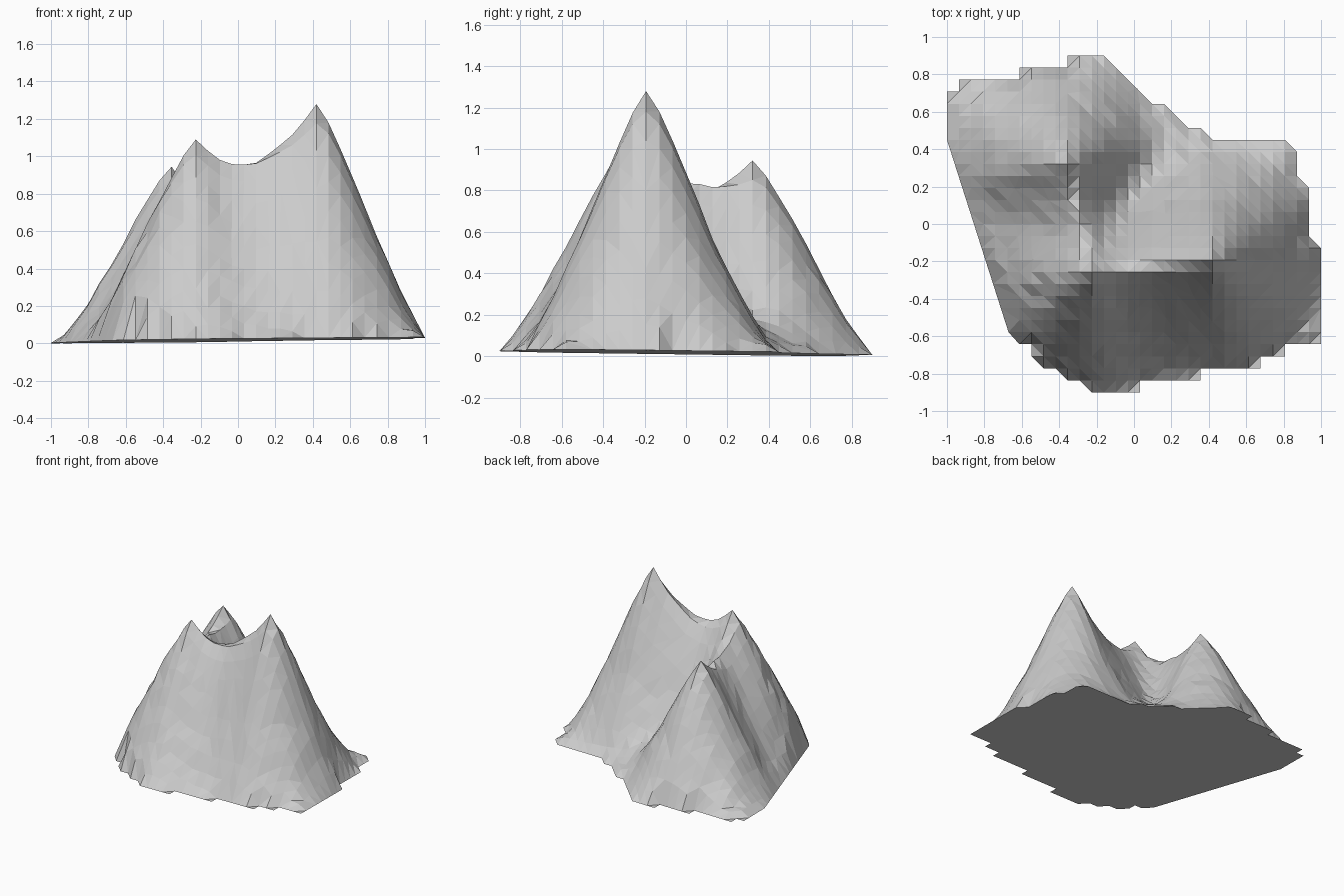
import bpy, bmesh, math, random
from mathutils import Vector

if "Cube" in bpy.data.objects:
    bpy.data.objects.remove(bpy.data.objects["Cube"])
random.seed(4)

# Peaks and the crest lines joining them: (start, end, crest heights along the line)
A, B, C = Vector((0.419, -0.193)), Vector((-0.226, -0.257)), Vector((-0.355, 0.321))
RIDGES = [
    (A, B, [(0, 1.28), (.1, 1.20), (.2, 1.13), (.35, 1.06), (.5, 1.0), (.67, .975), (.83, 1.0), (1, 1.09)]),
    (B, C, [(0, 1.09), (.2, .95), (.45, .84), (.65, .84), (.85, .88), (1, .945)]),
]
# Slope profile: distance from the crest -> share of crest height
SLOPE = [(0, 1), (.06, .93), (.13, .81), (.2, .68), (.34, .41), (.48, .20), (.6, .09), (.75, .04), (1.5, .02)]
# Footprint seen from above
OUTLINE = [(-1, .71), (-.93, .72), (-.93, .78), (-.62, .79), (-.58, .84), (-.38, .84), (-.29, .91), (-.16, .91),
           (.03, .75), (.1, .66), (.17, .65), (.22, .59), (.36, .52), (.41, .46), (.81, .46), (.87, .38), (.93, .2),
           (.93, -.06), (1, -.12), (1, -.62), (.8, -.66), (.67, -.76), (.35, -.8), (.03, -.85),
           (.03, -.91), (-.23, -.91), (-.35, -.84), (-.5, -.77), (-.66, -.58), (-1, .45)]
EDGES = list(zip(OUTLINE, OUTLINE[1:] + OUTLINE[:1]))
NX, NY = 31, 28


def lerp(table, v):
    for (a, p), (b, q) in zip(table, table[1:]):
        if v <= b:
            return p + (q - p) * (v - a) / (b - a)
    return table[-1][1]


def inside(x, y):
    hit = False
    for (x1, y1), (x2, y2) in EDGES:
        if (y1 > y) != (y2 > y) and x < x1 + (y - y1) * (x2 - x1) / (y2 - y1):
            hit = not hit
    return hit


def nearest(p, a, b):
    d = b - a
    t = min(1, max(0, (p - a).dot(d) / d.length_squared))
    return t, p - a - d * t


def base(x, y):
    return max(0, .017 + .01 * x - .01 * y)


def height(x, y):
    p, z = Vector((x, y)), []
    for a, b, crest in RIDGES:
        t, off = nearest(p, a, b)
        width = 1
        if a is B:  # the back ridge is narrower, steepest on its east side
            east = max(0, off.x) / max(off.length, 1e-6)
            width -= .1 * math.sin(math.pi * t) + .12 * east
        z.append(lerp(crest, t) * lerp(SLOPE, off.length / width))
    # soft valleys low down, sharp crests high up
    top = max(z)
    k = .16 * min(1, max(0, (.88 - top) / .25)) + 1e-6
    if z[0] != z[1]:
        top += max(0, k - abs(z[0] - z[1])) ** 2 / (4 * k)
    # the foot thins out towards the edge of the footprint
    edge = min(nearest(p, Vector(a), Vector(b))[1].length for a, b in EDGES)
    top -= .09 * max(0, 1 - edge / .2)
    if top < .75:
        top += random.uniform(-.008, .008)
    return max(top, base(x, y) + .02 + .3 * min(edge, .15))


# Terrain cells kept inside the footprint
cells = {(i, j) for i in range(NX) for j in range(NY)
         if inside(-1 + (i + .5) * 2 / NX, -.9 + (j + .5) * 1.8 / NY)}
bm = bmesh.new()
top, bottom = {}, {}
for i in range(NX + 1):
    for j in range(NY + 1):
        around = sum((i - a, j - b) in cells for a in (0, 1) for b in (0, 1))
        if not around:
            continue
        x, y = -1 + i * 2 / NX, -.9 + j * 1.8 / NY
        if around == 4:
            top[i, j] = bm.verts.new((x, y, height(x, y)))
            bottom[i, j] = bm.verts.new((x, y, base(x, y)))
        else:
            # the west foot is cut along a straight line
            west = -1 + (.45 - y) * .32
            if -.6 < y < .45 and x < west + .1:
                x = west
            top[i, j] = bottom[i, j] = bm.verts.new((x, y, base(x, y)))

# Slopes above and flat underside below
for i, j in sorted(cells):
    ring = [(i, j), (i + 1, j), (i + 1, j + 1), (i, j + 1)]
    up, low = [top[k] for k in ring], [bottom[k] for k in reversed(ring)]
    if set(up) != set(low):
        bm.faces.new(up)
    bm.faces.new(low)
bmesh.ops.triangulate(bm, faces=bm.faces[:])
lowest = min(v.co.z for v in bm.verts)
bmesh.ops.translate(bm, verts=bm.verts[:], vec=(0, 0, -lowest))
mesh = bpy.data.meshes.new("mountain")
bm.to_mesh(mesh)
bm.free()
mountain = bpy.data.objects.new("mountain", mesh)
bpy.context.collection.objects.link(mountain)

# Irregular low-poly facets
facets = mountain.modifiers.new("facets", 'DECIMATE')
facets.ratio = .5
